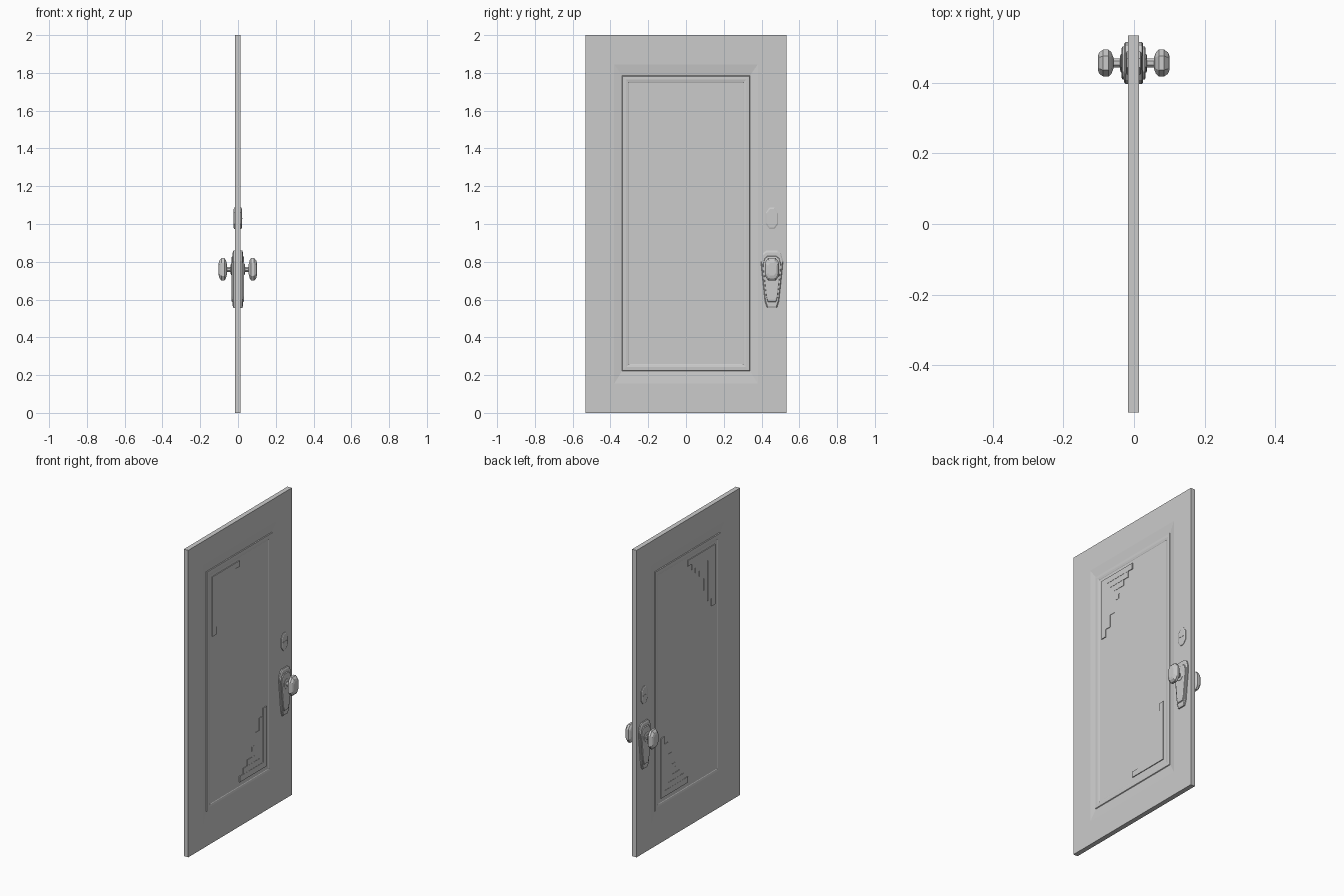
import bpy, bmesh

if "Cube" in bpy.data.objects:
    bpy.data.objects.remove(bpy.data.objects["Cube"], do_unlink=True)

GREY = (0.6, 0.6, 0.6, 1)
mat = bpy.data.materials.new("plain grey")
mat.use_nodes = True
mat.diffuse_color = GREY
mat.node_tree.nodes["Principled BSDF"].inputs["Base Color"].default_value = GREY

DOOR_X = -0.001      # slab centre
HALF = 0.0155        # half thickness
PANEL = 0.0095       # recessed panel face
HANDLE_Y = 0.455
SIDES = {"left": 1, "right": -1}


def finish(name, bm):
    bmesh.ops.recalc_face_normals(bm, faces=bm.faces)
    mesh = bpy.data.meshes.new(name)
    bm.to_mesh(mesh)
    bm.free()
    mesh.materials.append(mat)
    obj = bpy.data.objects.new(name, mesh)
    bpy.context.collection.objects.link(obj)
    return obj


def bridge(bm, a, b):
    n = len(a)
    for i in range(n):
        bm.faces.new((a[i], a[(i + 1) % n], b[(i + 1) % n], b[i]))


def loft(name, profile, centre, layers, side):
    """Stack scaled copies of a (y, z) profile along x; layers are (x, scale)."""
    bm = bmesh.new()
    rings = [[bm.verts.new((DOOR_X + side * x, centre[0] + y * s, centre[1] + z * s))
              for y, z in profile] for x, s in layers]
    for a, b in zip(rings, rings[1:]):
        bridge(bm, a, b)
    bm.faces.new(rings[0])
    bm.faces.new(rings[-1])
    return finish(name, bm)


def octagon(w, h, fw, fh):
    """Long octagon: half sizes w, h and half flats fw, fh."""
    return [(fw, h), (w, fh), (w, -fh), (fw, -h),
            (-fw, -h), (-w, -fh), (-w, fh), (-fw, h)]


# Door slab with a sloped recess, a raised moulding and a flat panel on each face
def door():
    rings = [(0.533, 0, 2, HALF), (0.38, 0.155, 1.845, HALF),
             (0.338, 0.222, 1.785, 0.0085), (0.336, 0.225, 1.782, 0.013),
             (0.318, 0.242, 1.765, 0.014), (0.305, 0.255, 1.752, 0.0115),
             (0.302, 0.258, 1.749, PANEL)]
    bm = bmesh.new()
    outer = []
    for side in SIDES.values():
        loops = [[bm.verts.new((DOOR_X + side * x, y, z))
                  for y, z in ((-w, lo), (w, lo), (w, hi), (-w, hi))]
                 for w, lo, hi, x in rings]
        for a, b in zip(loops, loops[1:]):
            bridge(bm, a, b)
        bm.faces.new(loops[-1])
        outer.append(loops[0])
    bridge(bm, *outer)
    finish("door_slab", bm)


door()

# Escutcheon outline, wide at the top and tapered below
half_plate = [(0.03, 0.15), (0.048, 0.135), (0.059, 0.095),
              (0.055, 0.05), (0.037, -0.12), (0.026, -0.155)]
plate = half_plate + [(-y, z) for y, z in reversed(half_plate)]

STEPS = [(0.28, 0.39), (0.24, 0.34), (0.20, 0.26), (0.16, 0.18)]

for label, side in SIDES.items():
    # Stepped corner ornaments in two opposite corners
    for corner, cy, cz, d in (("upper", -0.28, 1.73, 1), ("lower", 0.28, 0.285, -1)):
        for k, (h, v) in enumerate(STEPS):
            w = 0.038 * (k + 1)
            shape = [(0, 0), (h, 0), (h, -w), (w, -w), (w, -v), (0, -v)]
            loft(f"{corner}_ornament_step_{k + 1}_{label}",
                 [(y * d, z * d) for y, z in shape], (cy, cz),
                 [(PANEL - 0.002, 1), (PANEL + 0.005 - 0.0012 * k, 1)], side)

    # Lock plate with thumb turn slot
    lock = (HANDLE_Y, 1.03)
    loft("lock_plate_" + label, octagon(0.033, 0.057, 0.013, 0.03), lock,
         [(0.01, 1), (0.019, 1), (0.022, 0.85)], side)
    loft("lock_slot_" + label, [(-0.02, -0.003), (0.02, -0.003), (0.02, 0.003), (-0.02, 0.003)],
         lock, [(0.02, 1), (0.0235, 1)], side)

    # Handle plate in two tiers
    loft("handle_plate_" + label, plate, (HANDLE_Y, 0.71),
         [(0.01, 1), (0.023, 1), (0.027, 0.93), (0.027, 0.8), (0.032, 0.78), (0.034, 0.7)], side)

    # Collar, stem and long octagonal knob
    knob = (HANDLE_Y, 0.76)
    loft("handle_collar_" + label, octagon(0.026, 0.03, 0.011, 0.013), knob,
         [(0.03, 1), (0.036, 1), (0.038, 0.8)], side)
    loft("handle_stem_" + label, octagon(0.013, 0.013, 0.0054, 0.0054), knob,
         [(0.03, 1), (0.064, 1)], side)
    loft("door_knob_" + label, octagon(0.038, 0.06, 0.02, 0.034), knob,
         [(0.057, 0.4), (0.063, 0.8), (0.071, 1), (0.086, 1), (0.097, 0.8), (0.101, 0.55)], side)
